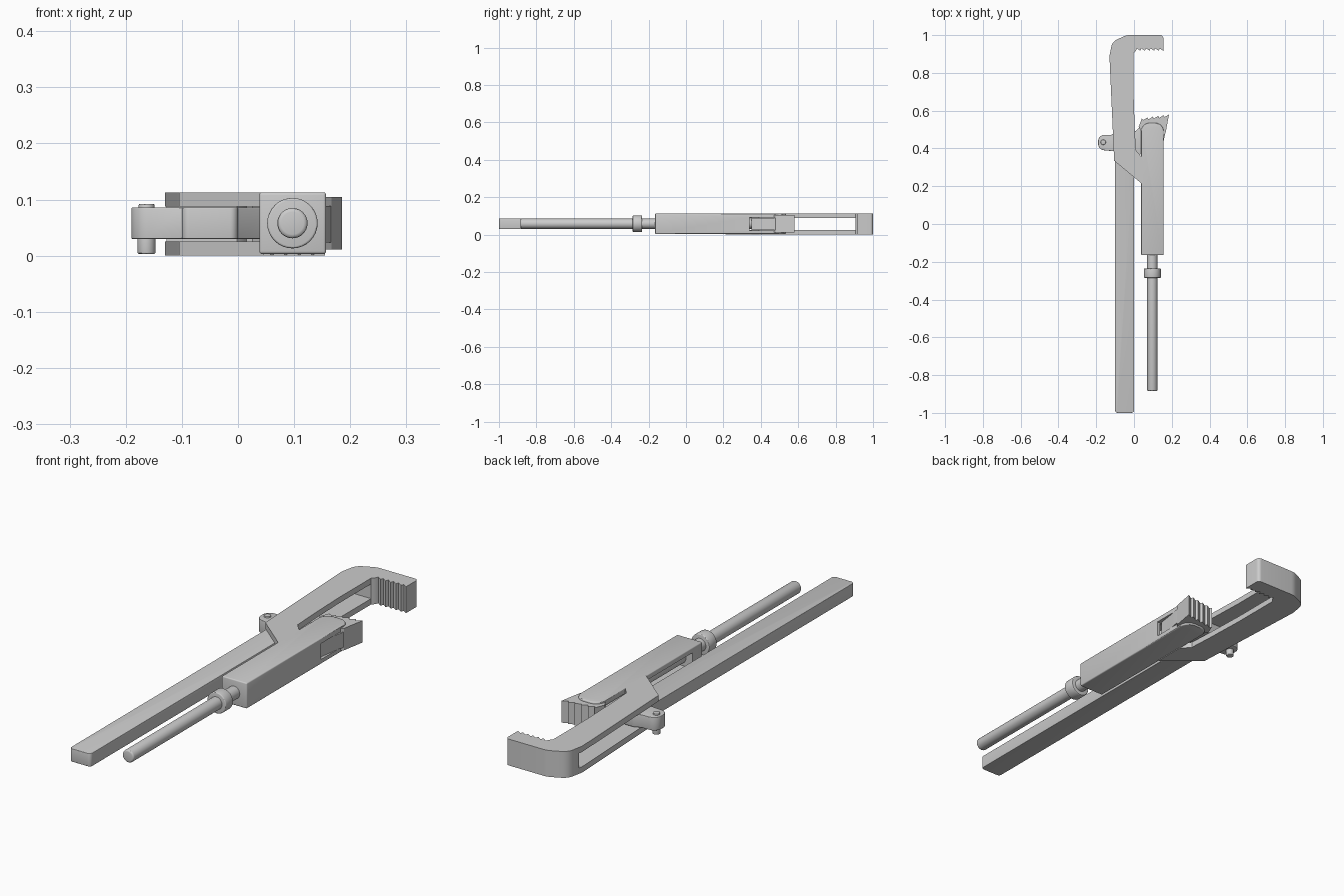
import bpy, bmesh, math
from mathutils import Vector, Matrix

if "Cube" in bpy.data.objects:
    bpy.data.objects.remove(bpy.data.objects["Cube"])


def outline(pts):
    """Turn (x, y[, radius]) corners into an outline with rounded corners."""
    out, n = [], len(pts)
    for i, p in enumerate(pts):
        c = Vector(p[:2])
        if len(p) < 3:
            out.append(c)
            continue
        a = (Vector(pts[i - 1][:2]) - c).normalized()
        b = (Vector(pts[(i + 1) % n][:2]) - c).normalized()
        half = a.angle(b) / 2
        t = p[2] / math.tan(half)
        centre = c + (a + b).normalized() * (p[2] / math.sin(half))
        v0, v1 = c + a * t - centre, c + b * t - centre
        sweep = math.pi - 2 * half
        steps = max(3, int(sweep / math.radians(11)))
        for k in range(steps + 1):
            f = k / steps
            w0 = math.sin((1 - f) * sweep) / math.sin(sweep)
            w1 = math.sin(f * sweep) / math.sin(sweep)
            out.append(centre + v0 * w0 + v1 * w1)
    return out


def finish(ob, bevel=0):
    bpy.ops.object.select_all(action='DESELECT')
    bpy.context.view_layer.objects.active = ob
    ob.select_set(True)
    if bevel:
        m = ob.modifiers.new("soft_edges", 'BEVEL')
        m.width, m.segments, m.limit_method = bevel, 3, 'ANGLE'
        m.angle_limit = math.radians(40)
        bpy.ops.object.modifier_apply(modifier=m.name)
    bpy.ops.object.shade_smooth_by_angle(angle=math.radians(30))


def link(name, bm):
    bmesh.ops.recalc_face_normals(bm, faces=bm.faces)
    me = bpy.data.meshes.new(name)
    bm.to_mesh(me)
    bm.free()
    ob = bpy.data.objects.new(name, me)
    bpy.context.collection.objects.link(ob)
    return ob


def prism(name, pts, z0, z1, bevel=0):
    bm = bmesh.new()
    face = bm.faces.new([bm.verts.new((p.x, p.y, z0)) for p in outline(pts)])
    up = bmesh.ops.extrude_face_region(bm, geom=[face])
    verts = [g for g in up['geom'] if isinstance(g, bmesh.types.BMVert)]
    bmesh.ops.translate(bm, verts=verts, vec=(0, 0, z1 - z0))
    ob = link(name, bm)
    finish(ob, bevel)
    return ob


def cylinder(name, start, end, r, bevel=0):
    a, b = Vector(start), Vector(end)
    d = b - a
    mat = Matrix.Translation((a + b) / 2) @ d.to_track_quat('Z', 'Y').to_matrix().to_4x4()
    bm = bmesh.new()
    bmesh.ops.create_cone(bm, cap_ends=True, segments=32, radius1=r, radius2=r,
                          depth=d.length, matrix=mat)
    ob = link(name, bm)
    finish(ob, bevel)
    return ob


def cut(ob, pts, z0, z1):
    cutter = prism("cutter", pts, z0, z1)
    cutter.hide_render = True
    m = ob.modifiers.new("cut", 'BOOLEAN')
    m.object, m.operation, m.solver = cutter, 'DIFFERENCE', 'EXACT'
    bpy.context.view_layer.objects.active = ob
    bpy.ops.object.modifier_apply(modifier=m.name)
    bpy.data.objects.remove(cutter)
    finish(ob)


def rect(x0, x1, y0, y1):
    return [(x0, y0), (x1, y0), (x1, y1), (x0, y1)]


def teeth(a, b, n, depth):
    """Sawtooth from a to b; depth is added in y at each notch."""
    a, b = Vector(a), Vector(b)
    pts = []
    for i in range(n):
        p, q = a.lerp(b, i / n), a.lerp(b, (i + 0.8) / n)
        pts += [(p.x, p.y), (q.x, q.y + depth)]
    return pts + [(b.x, b.y)]


# Hooked jaw frame, slotted so the handle passes between its two cheeks
frame = prism("fixed_jaw_frame",
              [(-0.105, 0.335), (-0.13, 0.89, 0.05), (-0.115, 0.965, 0.05),
               (-0.04, 1.0, 0.07), (0.155, 1.0, 0.015)]
              + teeth((0.155, 0.917), (0.01, 0.917), 6, 0.013)
              + [(-0.002, 0.905), (-0.002, 0.68), (0.004, 0.5), (0.01, 0.39),
                 (0.045, 0.35), (0.045, 0.21)], 0.0, 0.113)
cut(frame, rect(-0.3, 0.3, 0.0, 0.905), 0.025, 0.088)

# Handle bar with pivot lug on the left and cam nose on the right
prism("handle",
      [(-0.1, -1.0, 0.014), (0.0, -1.0, 0.014), (0.0, 0.34), (0.06, 0.39, 0.02),
       (0.06, 0.54, 0.02), (0.0, 0.485), (-0.09, 0.485, 0.02), (-0.12, 0.472),
       (-0.19, 0.472, 0.034), (-0.19, 0.393, 0.034), (-0.1, 0.385)],
      0.03, 0.086, 0.002)

# Pivot pin through the lug
cylinder("lug_pin", (-0.163, 0.433, 0.003), (-0.163, 0.433, 0.05), 0.016, 0.003)
cylinder("lug_pin_head", (-0.163, 0.433, 0.05), (-0.163, 0.433, 0.092), 0.014, 0.002)

# Hollow sleeve carrying the sliding jaw
sleeve = prism("sleeve",
               [(0.038, -0.165), (0.157, -0.165), (0.157, 0.535, 0.045),
                (0.038, 0.535, 0.045)], 0.003, 0.113, 0.005)
cut(sleeve, rect(-0.1, 0.143, -0.1, 0.7), 0.023, 0.091)
cut(sleeve, rect(0.1, 0.3, 0.34, 0.7), 0.023, 0.091)

# Sliding jaw: tongue inside the sleeve and wider toothed head
prism("sliding_jaw_tongue",
      [(0.05, 0.35), (0.143, 0.35), (0.155, 0.43), (0.17, 0.5), (0.17, 0.55),
       (0.045, 0.54)], 0.0235, 0.089)
prism("sliding_jaw_head",
      [(0.025, 0.515), (0.05, 0.47), (0.157, 0.47), (0.167, 0.48)]
      + teeth((0.185, 0.58), (0.042, 0.56), 5, -0.011), 0.011, 0.105)

# Adjusting rod with collar
cx, cz = 0.097, 0.058
cylinder("rod", (cx, -0.885, cz), (cx, 0.36, cz), 0.027, 0.007)
cylinder("rod_collar", (cx, -0.285, cz), (cx, -0.235, cz), 0.045, 0.004)
